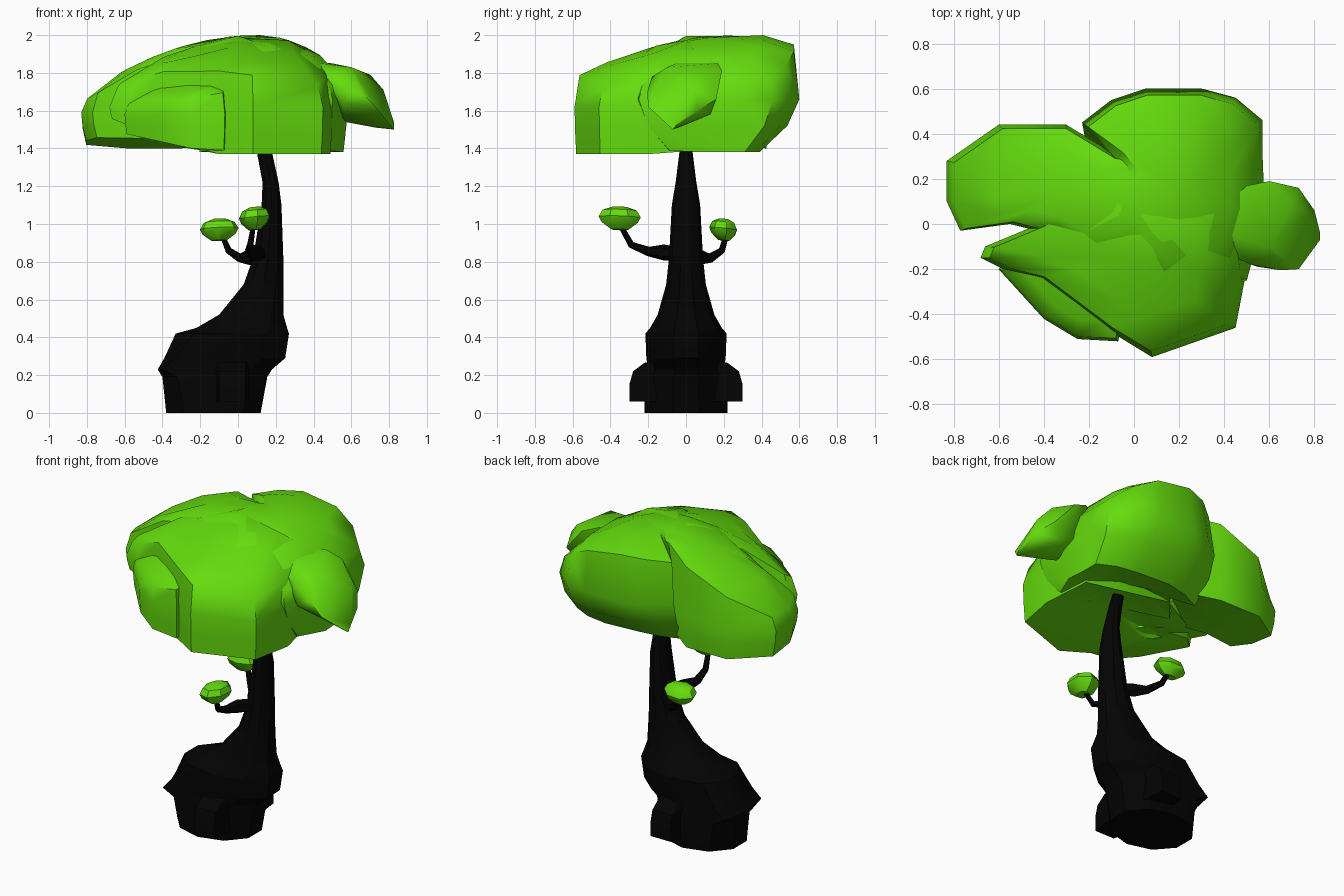
import bpy, bmesh, math
from mathutils import Vector

if "Cube" in bpy.data.objects:
    bpy.data.objects.remove(bpy.data.objects["Cube"])


def material(name, rgb):
    m = bpy.data.materials.new(name)
    m.diffuse_color = (*rgb, 1)
    m.use_nodes = True
    m.node_tree.nodes["Principled BSDF"].inputs["Base Color"].default_value = m.diffuse_color
    return m


GREEN = material("leaf_green", (0.13, 0.72, 0.004))
BLACK = material("bark_black", (0.001, 0.001, 0.001))


def finish(name, bm, mat, angle=38):
    bmesh.ops.recalc_face_normals(bm, faces=bm.faces[:])
    me = bpy.data.meshes.new(name)
    bm.to_mesh(me)
    bm.free()
    me.materials.append(mat)
    ob = bpy.data.objects.new(name, me)
    bpy.context.collection.objects.link(ob)
    bpy.ops.object.select_all(action='DESELECT')
    ob.select_set(True)
    bpy.context.view_layer.objects.active = ob
    bpy.ops.object.shade_smooth_by_angle(angle=math.radians(angle))
    return ob


def loft(name, rings, mat, low=None, high=None, angle=38):
    """Skin closed rings; optional apex points close the ends."""
    bm = bmesh.new()
    vs = [[bm.verts.new(p) for p in r] for r in rings]
    n = len(vs[0])
    for a, b in zip(vs, vs[1:]):
        for i in range(n):
            j = (i + 1) % n
            bm.faces.new((a[i], a[j], b[j], b[i]))
    for ring, tip in ((vs[0], low), (vs[-1], high)):
        if tip is None:
            bm.faces.new(ring)
        else:
            t = bm.verts.new(tip)
            for i in range(n):
                bm.faces.new((ring[i], ring[(i + 1) % n], t))
    return finish(name, bm, mat, angle)


def hull(name, pts, mat, angle=38):
    bm = bmesh.new()
    for p in pts:
        bm.verts.new(p)
    res = bmesh.ops.convex_hull(bm, input=bm.verts[:])
    bmesh.ops.delete(bm, geom=list({v for v in res["geom_interior"] if v.is_valid}), context='VERTS')
    return finish(name, bm, mat, angle)


def dome(x, y):
    """Shared height of the canopy top."""
    return 2.0 - (0.38 if x < 0.1 else 0.95) * (x - 0.1) ** 2 - 0.34 * max(0, -y)


def hollow(x, y):
    """Shared rise of the underside towards the trunk."""
    return 0.14 * max(0, 1 - math.hypot(x - 0.1, y) / 0.42)


def lump(name, outline, c, zb, zm, sb, drop, tilt=0.0, slope=0.0, lower=0.0):
    """Leaf mass: outline rings from the underside up to the dome."""
    def ring(sx, sy, zf):
        out = []
        for x, y in outline:
            px, py = c[0] + (x - c[0]) * sx, c[1] + (y - c[1]) * sy
            out.append((px, py, zf(px, py)))
        return out
    base = lambda x, y: zb + tilt * max(0, -x - 0.2) + slope * max(0, 0.42 - y) + hollow(x, y)
    half = lambda x, y: (base(x, y) + zm) / 2
    rings = [ring(sb[0] * .5, sb[1] * .5, base),
             ring(*sb, base),
             ring(0.3 * sb[0] + 0.7, 0.3 * sb[1] + 0.7, half),
             ring(1, 1, lambda x, y: zm),
             ring(0.94, 0.94, lambda x, y: dome(x, y) - drop - lower),
             ring(0.6, 0.6, lambda x, y: dome(x, y) - lower)]
    return loft(name, rings, GREEN, (*c, base(*c)), (*c, dome(*c) - lower), 48)


# Canopy: left, back and front masses plus the low front-left one
lump("canopy_left",
     [(-.83, .1), (-.77, -.03), (-.55, 0), (-.35, -.05), (-.1, -.2), (.2, -.1),
      (.2, .25), (-.07, .3), (-.3, .44), (-.6, .44), (-.83, .28)],
     (-.3, .15), 1.4, 1.59, (.95, .95), .03, slope=.13)
lump("canopy_back",
     [(-.23, .45), (-.1, .55), (.05, .6), (.3, .6), (.45, .56), (.57, .46), (.57, .3),
      (.58, .05), (.5, -.25), (.1, -.35), (-.25, 0), (-.1, .3)],
     (.22, .12), 1.38, 1.66, (.94, .56), .05)
lump("canopy_front",
     [(-.68, -.15), (-.58, -.2), (-.42, -.24), (-.1, -.48), (.08, -.59), (.45, -.46),
      (.5, -.2), (.45, .1), (-.1, .2), (-.42, 0), (-.66, -.1)],
     (0, -.15), 1.37, 1.62, (.98, .98), .02, tilt=.4)
lump("canopy_front_left",
     [(-.6, -.2), (-.4, -.42), (-.25, -.51), (-.07, -.52), (-.03, -.3), (-.2, -.1), (-.5, -.1)],
     (-.25, -.3), 1.39, 1.58, (.97, .97), .02, tilt=.22, lower=.1)

# Drooping leaf mass on the right
hull("canopy_right",
     [(.42, .1, 1.86), (.37, -.03, 1.86), (.41, -.13, 1.8), (.52, -.18, 1.78), (.5, .17, 1.85),
      (.6, .19, 1.81), (.6, -.1, 1.83), (.7, .1, 1.79), (.77, .05, 1.71), (.8, .06, 1.6),
      (.825, -.04, 1.54), (.825, -.07, 1.5), (.73, -.2, 1.62), (.65, -.205, 1.7), (.55, -.19, 1.64),
      (.73, -.04, 1.51), (.57, -.02, 1.54), (.5, .15, 1.64), (.73, .16, 1.66), (.66, .13, 1.58)],
     GREEN, 50)

# Leaning trunk: z, left x, right x, half depth, squareness
SECTIONS = [(0, -.38, .12, .22, 0), (.19, -.40, .155, .22, .3), (.23, -.425, .18, .2, .9),
            (.29, -.39, .25, .21, .6), (.42, -.33, .27, .215, .2), (.45, -.22, .26, .19, .1),
            (.52, -.10, .24, .15, 0), (.68, .03, .24, .105, 0), (.82, .08, .24, .09, 0),
            (1.1, .125, .23, .075, 0), (1.22, .13, .215, .055, 0), (1.38, .1, .18, .035, 0),
            (1.54, .07, .13, .025, 0)]
rings = []
for z, xl, xr, d, q in SECTIONS:
    r = []
    for k in range(10):
        a = math.tau * k / 10 + math.pi / 10
        cx, sy = math.cos(a) / math.cos(math.pi / 10), math.sin(a)
        if cx < -.3:  # push the left corners outward on squarer sections
            cx, sy = cx + (-.95 - cx) * q * (abs(sy) > .5), sy + (math.copysign(.95, sy) - sy) * q * (abs(sy) > .5)
        r.append(((xl + xr) / 2 + (xr - xl) / 2 * cx, d * sy, z))
    rings.append(r)
loft("trunk", rings, BLACK, angle=30)

# Root knobs on both sides of the trunk
for s, side in ((-1, "front"), (1, "back")):
    hull(f"root_{side}",
         [(x, s * y, z) for x0, x1, y, z in
          ((-.13, .06, .12, .06), (-.13, .06, .12, .28), (-.1, .04, .30, .06), (-.1, .04, .30, .15),
           (-.1, .04, .28, .22), (-.1, .04, .22, .265)) for x in (x0, x1)], BLACK, 20)


# Small branches, each ending in a leaf tuft
def branch(name, pts, radii):
    rings = []
    for i, p in enumerate(pts):
        d = (Vector(pts[min(i + 1, len(pts) - 1)]) - Vector(pts[max(i - 1, 0)])).normalized()
        u = d.cross(Vector((1, 0, .01))).normalized()
        v = d.cross(u)
        rings.append([Vector(p) + radii[i] * (u * math.cos(math.tau * k / 6) + v * math.sin(math.tau * k / 6))
                      for k in range(6)])
    loft(name, rings, BLACK)


def tuft(name, c, size, turn):
    pts = []
    for f, z in ((.4, -1), (.85, -.4), (1, .1), (.8, .7), (.35, 1)):
        for k in range(7):
            a = math.tau * k / 7 + turn
            pts.append((c[0] + f * size[0] * math.cos(a), c[1] + f * size[1] * math.sin(a),
                        c[2] + size[2] * (z + .15 * f * math.cos(a + turn))))
    hull(name, pts, GREEN)


radii = (.035, .042, .025, .018, .014)
branch("branch_front", [(.14, -.03, .84), (.08, -.12, .85), (.06, -.2, .855), (.065, -.29, .89), (.08, -.34, .98)], radii)
branch("branch_back", [(.13, .03, .83), (.06, .07, .825), (.01, .13, .82), (-.05, .19, .86), (-.08, .21, .93)], radii)
tuft("tuft_front", (.09, -.35, 1.03), (.085, .115, .06), .4)
tuft("tuft_back", (-.1, .2, .97), (.105, .077, .057), 1.1)
